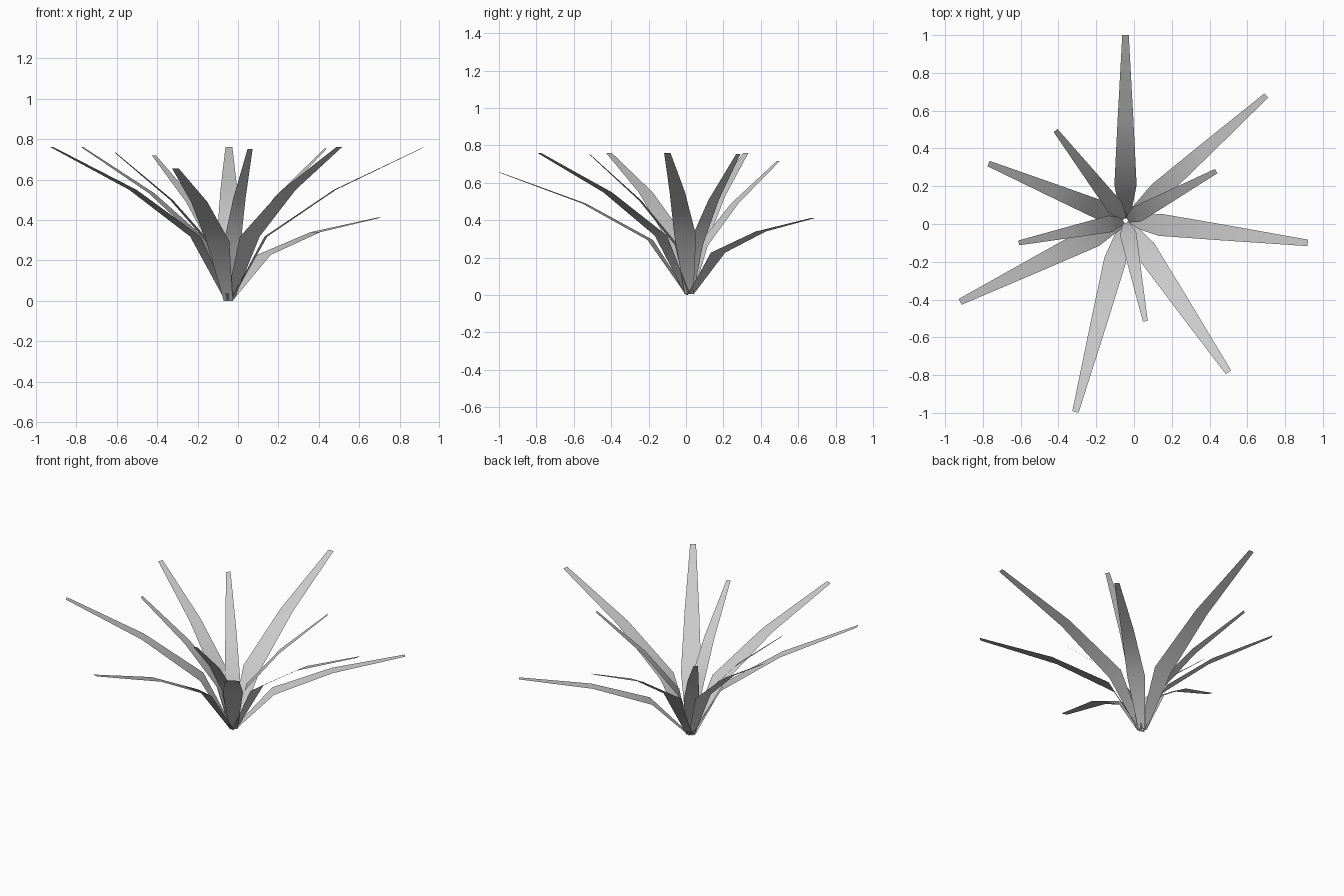
import bpy, math
from mathutils import Vector

if "Cube" in bpy.data.objects:
    bpy.data.objects.remove(bpy.data.objects["Cube"])

# common root of the plant
CENTRE = Vector((-0.045, 0.018, 0.005))

# leaf tips, clockwise from the back
TIPS = [(-0.045, 1.0, 0.76), (0.70, 0.68, 0.412), (0.435, 0.28, 0.755),
        (0.92, -0.10, 0.76), (0.50, -0.785, 0.76), (0.06, -0.515, 0.752),
        (-0.31, -0.995, 0.655), (-0.92, -0.412, 0.76), (-0.61, -0.10, 0.735),
        (-0.77, 0.32, 0.76), (-0.415, 0.495, 0.718)]

# shared bend: distance along chord, rise above chord, width (per chord length)
PROFILE = [(0.0, 0.0, 0.038), (0.269, 0.114, 0.096),
           (0.607, 0.089, 0.068), (1.0, 0.0, 0.028)]


def leaf(index, tip):
    """Flat tapering strip arching from the root to its tip."""
    tip = Vector(tip)
    flat = Vector((tip.x - CENTRE.x, tip.y - CENTRE.y, 0)).normalized()
    side = Vector((-flat.y, flat.x, 0))
    root = CENTRE + flat * 0.012
    if index == 6:
        root.z = 0.0
    chord = tip - root
    length = chord.length
    up = side.cross(chord).normalized()
    if up.z < 0:
        up.negate()
    verts = []
    for along, rise, width in PROFILE:
        p = root + chord * along + up * rise * length
        half = side * width * length / 2
        verts += [p - half, p + half]
    faces = [(2 * i, 2 * i + 2, 2 * i + 3, 2 * i + 1) for i in range(3)]
    mesh = bpy.data.meshes.new("leaf")
    mesh.from_pydata(verts, [], faces)
    for poly in mesh.polygons:
        poly.use_smooth = True
    obj = bpy.data.objects.new(f"leaf_{index + 1}", mesh)
    bpy.context.collection.objects.link(obj)


for i, t in enumerate(TIPS):
    leaf(i, t)
